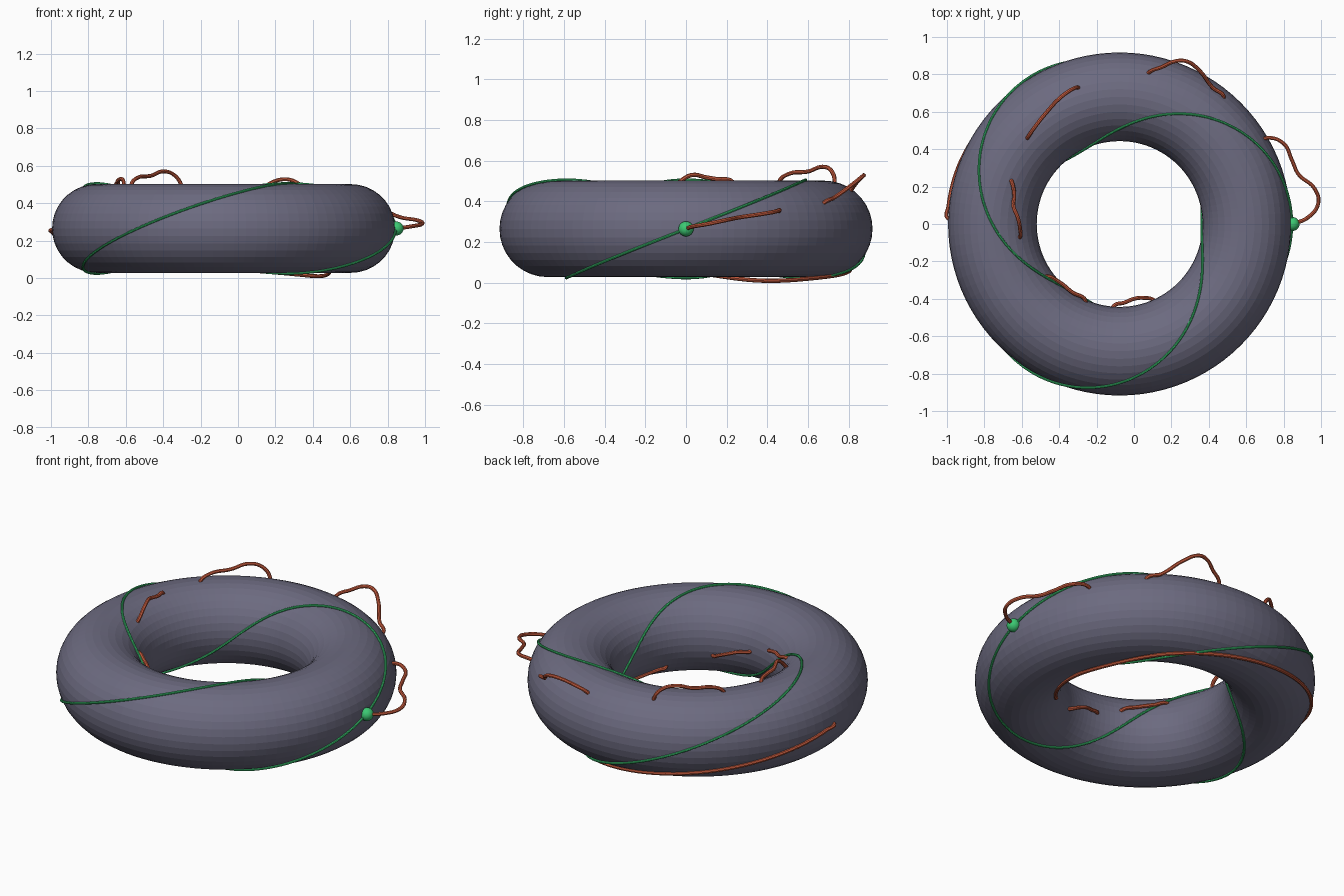
import bpy, math
from mathutils import Vector

if "Cube" in bpy.data.objects:
    bpy.data.objects.remove(bpy.data.objects["Cube"])

R, r = 0.68, 0.237                     # ring radius, tube radius
C = Vector((-0.077, 0, 0.265))         # ring centre


def material(name, col):
    m = bpy.data.materials.new(name)
    m.diffuse_color = (*col, 1)
    m.use_nodes = True
    m.node_tree.nodes["Principled BSDF"].inputs["Base Color"].default_value = m.diffuse_color
    return m


slate = material("slate", (0.15, 0.145, 0.215))
green = material("green", (0.045, 0.58, 0.17))
orange = material("orange", (0.60, 0.11, 0.05))


def on_ring(theta, phi, rad):
    """Point at angle theta round the ring and phi round its tube (degrees)."""
    t, p = math.radians(theta), math.radians(phi)
    d = R + rad * math.cos(p)
    return C + Vector((d * math.cos(t), d * math.sin(t), rad * math.sin(p)))


def sink(p, depth=0.05):
    """Move a point from the surface towards the core of the tube."""
    v = Vector(p) - C
    core = C + Vector((v.x, v.y, 0)).normalized() * R
    return Vector(p) + (core - Vector(p)).normalized() * depth


def wire(name, pts, rad, mat, cyclic=False, res=6):
    cu = bpy.data.curves.new(name, "CURVE")
    cu.dimensions = "3D"
    cu.bevel_depth, cu.bevel_resolution, cu.resolution_u = rad, 2, res
    cu.use_fill_caps = True
    s = cu.splines.new("BEZIER")
    s.bezier_points.add(len(pts) - 1)
    for b, p in zip(s.bezier_points, pts):
        b.co = p
        b.handle_left_type = b.handle_right_type = "AUTO"
    s.use_cyclic_u = cyclic
    ob = bpy.data.objects.new(name, cu)
    bpy.context.collection.objects.link(ob)
    cu.materials.append(mat)
    bpy.ops.object.select_all(action="DESELECT")
    ob.select_set(True)
    bpy.context.view_layer.objects.active = ob
    bpy.ops.object.convert(target="MESH")
    bpy.ops.object.shade_smooth_by_angle()


# ring
bpy.ops.mesh.primitive_torus_add(location=C, major_radius=R, minor_radius=r,
                                 major_segments=96, minor_segments=36)
ring = bpy.context.object
ring.name = "ring"
ring.data.materials.append(slate)
bpy.ops.object.shade_flat()

# green winding line: two turns round the ring, three round the tube
wire("winding_line", [on_ring(t, 1.5 * t, r + 0.004) for t in range(0, 720, 6)],
     0.007, green, cyclic=True, res=3)

# start bead
bpy.ops.mesh.primitive_uv_sphere_add(segments=24, ring_count=16, radius=0.037,
                                     location=(0.848, 0, 0.265))
bead = bpy.context.object
bead.name = "start_bead"
bead.data.materials.append(green)
bpy.ops.object.shade_smooth()

# orange stray path: the stretches that leave the ring, ends sunk into it
stretches = [
    [(0.85, 0, 0.265), (0.93, 0.035, 0.277), (0.985, 0.11, 0.29), (0.965, 0.19, 0.307),
     (0.88, 0.265, 0.322), (0.845, 0.34, 0.333), (0.80, 0.43, 0.348), (0.71, 0.46, 0.355)],
    [(0.48, 0.68, 0.395), (0.42, 0.73, 0.42), (0.35, 0.82, 0.485), (0.28, 0.87, 0.525),
     (0.22, 0.87, 0.525), (0.15, 0.84, 0.495), (0.08, 0.81, 0.455)],
    [(-0.57, 0.46, 0.50), (-0.54, 0.505, 0.535), (-0.465, 0.60, 0.547), (-0.40, 0.67, 0.57),
     (-0.34, 0.715, 0.55), (-0.30, 0.73, 0.49)],
    [(-0.655, 0.23, 0.495), (-0.64, 0.15, 0.51), (-0.645, 0.10, 0.518),
     (-0.62, 0.03, 0.53), (-0.61, -0.02, 0.505), (-0.61, -0.07, 0.455)],
    [(-0.47, -0.28, 0.39), (-0.40, -0.31, 0.37), (-0.33, -0.365, 0.355), (-0.26, -0.41, 0.33)],
    [(-0.11, -0.44, 0.27), (-0.05, -0.42, 0.26), (0.0, -0.40, 0.245),
     (0.05, -0.395, 0.225), (0.11, -0.41, 0.20)],
    # long stretch hugging the underside
    [on_ring(t, 215 + 0.675 * (t + 34), r + 0.004 + 0.016 * math.exp(-((t - 35) / 22) ** 2))
     for t in range(-34, 179, 4)],
]
for i, pts in enumerate(stretches):
    wire(f"stray_path_{i + 1}", [sink(pts[0])] * (i > 0) + pts + [sink(pts[-1])],
         0.0105, orange)
